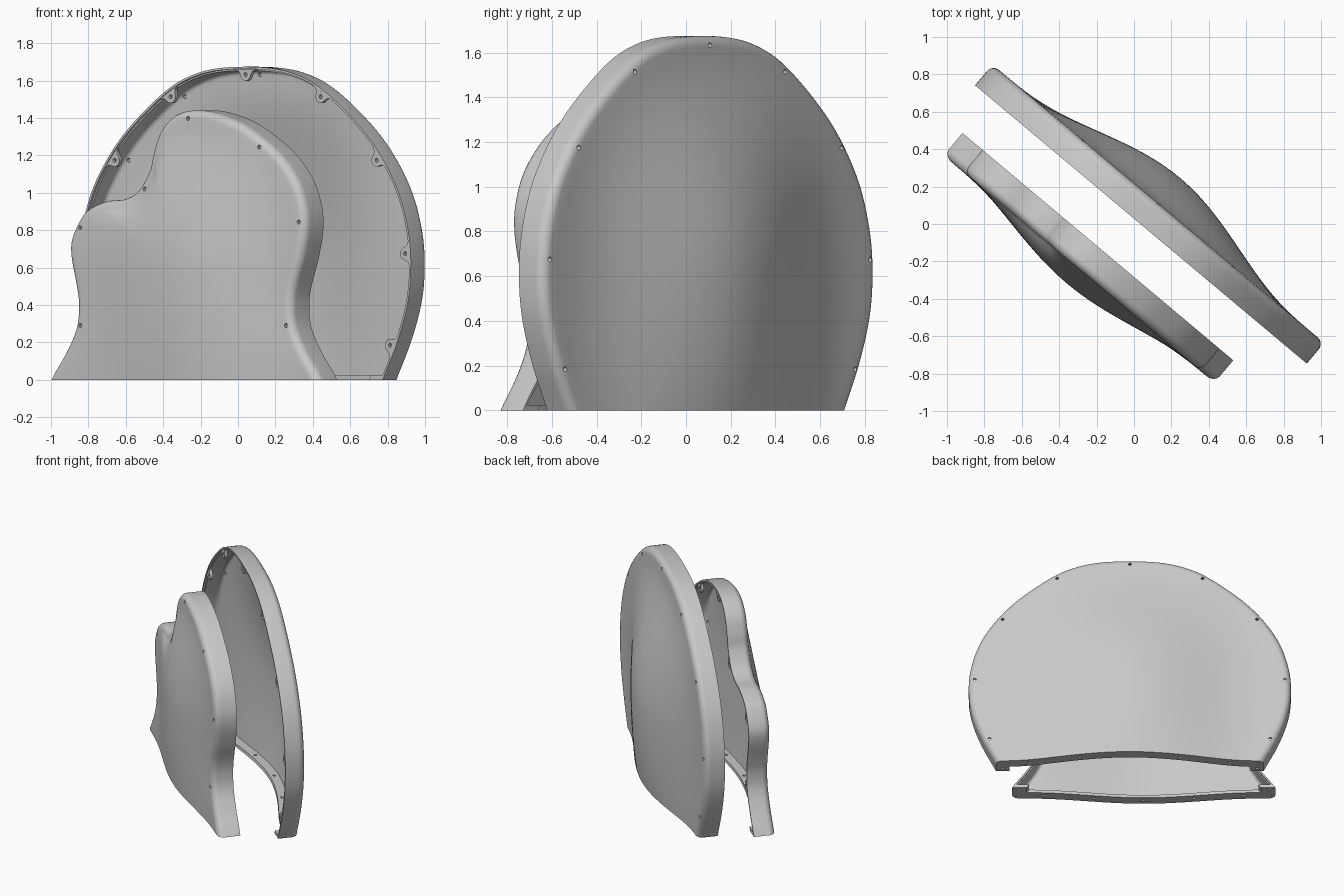
import bpy, bmesh, math
from mathutils import Vector

cube = bpy.data.objects.get("Cube")
if cube:
    bpy.data.objects.remove(cube)

mat = bpy.data.materials.new("light_grey_plastic")
mat.use_nodes = True
GREY = (0.58, 0.58, 0.58, 1)
mat.diffuse_color = GREY
mat.node_tree.nodes["Principled BSDF"].inputs["Base Color"].default_value = GREY

# Both covers share one plan direction: ALONG runs across them, OUT is their normal
YAW = math.radians(40)
ALONG = Vector((math.cos(YAW), -math.sin(YAW), 0))
OUT = Vector((math.sin(YAW), math.cos(YAW), 0))
FILLET = 0.046


def spline(points, steps=6):
    """Closed smooth curve through the points."""
    result, count = [], len(points)
    for i in range(count):
        a, b, c, d = (Vector(points[(i + k) % count]) for k in (-1, 0, 1, 2))
        for j in range(steps):
            t = j / steps
            result.append(0.5 * (2 * b + (c - a) * t + (2 * a - 5 * b + 4 * c - d) * t**2
                                 + (3 * b - a - 3 * c + d) * t**3))
    return result


def inward_normals(outline):
    normals = []
    for i in range(len(outline)):
        t = outline[(i + 1) % len(outline)] - outline[i - 1]
        normals.append(Vector((t.y, -t.x)).normalized())
    return normals


class Cover:
    def __init__(self, name, outline, center, base, side, depth, bulge, reach):
        self.name, self.outline, self.center = name, outline, Vector(center)
        self.normals = inward_normals(outline)
        self.base, self.side, self.depth = base, side, depth
        self.bulge, self.reach = bulge, reach
        self.top = max(p.y for p in outline)

    def place(self, p, h):
        return ALONG * p.x + Vector((0, 0, p.y)) + OUT * (self.base + self.side * h)

    def dome(self, p):
        """Height of the bulge: a bell across, fading upwards and a little downwards."""
        across = max(0, 1 - ((p.x - self.center.x) / self.reach) ** 2) ** 3
        rise = p.y - self.center.y
        if rise > 0:
            up = max(0, 1 - (rise / (self.top - self.center.y)) ** 2) ** 2
        else:
            up = 1 - 0.25 * (rise / self.center.y) ** 2
        return self.bulge * across * up

    def sheet(self, skin, radius, lip):
        """Rings from the open edge, round the fillet, to the domed middle."""
        top = self.depth - skin
        profile = list(lip)
        for k in range(7):
            a = k / 6 * math.pi / 2
            profile.append((skin + radius * (1 - math.cos(a)), top - radius * (1 - math.sin(a))))
        rings = [[self.place(p + n * off, h) for p, n in zip(self.outline, self.normals)]
                 for off, h in profile]
        edge = [p + n * profile[-1][0] for p, n in zip(self.outline, self.normals)]
        for k in range(23, 0, -1):
            s = k / 24
            inner = [self.center.lerp(p, s) for p in edge]
            rings.append([self.place(q, top + self.dome(q) * (1 - s**8)) for q in inner])
        return rings, self.place(self.center, top + self.dome(self.center))

    def shell(self, name, skin, wall, low, high, lip=0.0):
        """Hollow cover of the given wall, cut flat at the low and high levels."""
        bm = bmesh.new()
        outer, outer_mid = self.sheet(skin, FILLET, [(skin, 0)])
        inner_lip = [(wall - lip, 0), (wall - lip, lip * 2), (wall, lip * 2)] if lip else [(wall, 0)]
        inner, inner_mid = self.sheet(wall, max(FILLET - wall, 0.004), inner_lip)
        rings = [[bm.verts.new(p) for p in r] for r in inner[::-1] + outer]
        count = len(self.outline)
        for a, b in zip(rings, rings[1:]):
            for i in range(count):
                j = (i + 1) % count
                bm.faces.new((a[i], a[j], b[j], b[i]))
        for ring, mid in ((rings[0], inner_mid), (rings[-1], outer_mid)):
            m = bm.verts.new(mid)
            for i in range(count):
                bm.faces.new((ring[i], ring[(i + 1) % count], m))
        for level, direction in ((low, -1), (high, 1)):
            cut = bmesh.ops.bisect_plane(bm, geom=bm.verts[:] + bm.edges[:] + bm.faces[:],
                                         plane_co=(0, 0, level), plane_no=(0, 0, direction),
                                         clear_outer=True)
            edges = [e for e in cut["geom_cut"] if isinstance(e, bmesh.types.BMEdge)]
            if edges:
                bmesh.ops.edgeloop_fill(bm, edges=edges)
        return finish(bm, name)

    def screw_points(self, rough):
        """Snap rough screw positions to an even distance from the outline."""
        found = []
        for q in rough:
            i = min(range(len(self.outline)), key=lambda k: (self.outline[k] - Vector(q)).length)
            found.append((self.outline[i] + self.normals[i] * 0.042, self.normals[i]))
        return found

    def tabs(self, screws):
        """Flared mounting tabs at the open edge."""
        bm = bmesh.new()
        half = [(0.075, -0.028), (0.048, -0.018), (0.036, 0)]
        arc = [(0.034 * math.cos(a), 0.034 * math.sin(a))
               for a in (math.pi * k / 10 for k in range(1, 10))]
        shape = half + arc + [(-x, d) for x, d in reversed(half)]
        for p, n in screws:
            t = Vector((n.y, -n.x))
            verts = [bm.verts.new(self.place(p + t * x + n * d, 0.004)) for x, d in shape]
            face = bm.faces.new(verts)
            new = bmesh.ops.extrude_face_region(bm, geom=[face])["geom"]
            bmesh.ops.translate(bm, vec=OUT * self.side * 0.022,
                                verts=[v for v in new if isinstance(v, bmesh.types.BMVert)])
        return finish(bm, self.name + "_mounting_tabs")


def finish(bm, name):
    bmesh.ops.recalc_face_normals(bm, faces=bm.faces[:])
    mesh = bpy.data.meshes.new(name)
    bm.to_mesh(mesh)
    bm.free()
    mesh.materials.append(mat)
    obj = bpy.data.objects.new(name, mesh)
    bpy.context.collection.objects.link(obj)
    return obj


def drill(obj, spots, axis, radius):
    """Cut round holes through the object, then smooth it with crisp edges."""
    bm = bmesh.new()
    turn = axis.to_track_quat("Z", "Y").to_matrix().to_4x4()
    for spot in spots:
        m = turn.copy()
        m.translation = spot
        bmesh.ops.create_cone(bm, cap_ends=True, segments=14, radius1=radius,
                              radius2=radius, depth=0.5, matrix=m)
    cutter = finish(bm, "hole_cutter")
    cutter.hide_render = True
    mod = obj.modifiers.new("holes", "BOOLEAN")
    mod.operation, mod.object, mod.solver = "DIFFERENCE", cutter, "EXACT"
    bpy.context.view_layer.update()
    graph = bpy.context.evaluated_depsgraph_get()
    mesh = bpy.data.meshes.new_from_object(obj.evaluated_get(graph))
    obj.modifiers.clear()
    obj.data = mesh
    bpy.data.objects.remove(cutter)
    bpy.ops.object.select_all(action="DESELECT")
    obj.select_set(True)
    bpy.context.view_layer.objects.active = obj
    bpy.ops.object.shade_smooth_by_angle(angle=math.radians(32))


def build(cover, rough, half_width):
    screws = cover.screw_points(rough)
    spots = [cover.place(p, 0.1) for p, n in screws]
    drill(cover.shell(cover.name + "_shell", 0, 0.02, 0, 3, lip=0.008), spots, OUT, 0.011)
    drill(cover.tabs(screws), spots, OUT, 0.011)
    # Floor flange with a row of screw holes along the bottom
    floor = cover.shell(cover.name + "_floor_flange", 0.006, 0.085, 0.0005, 0.024)
    holes = []
    for k in range(-2, 3):
        p = Vector((cover.center.x + 0.36 * k, 0))
        holes.append(cover.place(p, cover.depth - 0.05 + cover.dome(p)))
    for k in (-1, 1):
        holes.append(cover.place(Vector((cover.center.x + k * (half_width - 0.045), 0)), 0.035))
    drill(floor, holes, Vector((0, 0, 1)), 0.011)


# Back cover: broad rounded dome, symmetric
MID = 0.03
bottom = [(0.45, -0.6), (0, -0.6), (-0.45, -0.6)]
half = [(0.83, -0.6), (0.87, -0.2), (0.962, 0), (1.062, 0.2), (1.133, 0.4),
        (1.157, 0.58), (1.143, 0.78), (1.073, 1.0), (0.947, 1.2), (0.785, 1.37),
        (0.545, 1.55), (0.35, 1.635), (0.14, 1.67)]
back_outline = spline([(MID - x, z) for x, z in half] + [(MID + x, z) for x, z in reversed(half)]
                      + [(MID + x, z) for x, z in bottom])
back = Cover("back_cover", back_outline, (MID, 0.6), 0.022, 1, 0.145, 0.18, 1.09)
side_screws = [(0.54, 1.55), (0.95, 1.19), (1.15, 0.69), (1.045, 0.16)]
build(back, [(MID + k * x, z) for k in (-1, 1) for x, z in side_screws] + [(MID, 1.66)], 0.96)

# Front cover: waisted sides, a low shoulder on one side and a tall crown
CEN = -0.07
flare = [(1.1, -0.6), (1.05, -0.2), (0.945, 0), (0.835, 0.15), (0.765, 0.28),
         (0.75, 0.4), (0.765, 0.5)]
shoulder = [(-0.872, 0.66), (-0.865, 0.76), (-0.8, 0.87), (-0.735, 0.92), (-0.63, 0.955),
            (-0.5, 0.967), (-0.4, 1.015), (-0.325, 1.12), (-0.295, 1.22), (-0.245, 1.33),
            (-0.155, 1.41), (-0.04, 1.44)]
crown = [(0.12, 1.43), (0.31, 1.375), (0.46, 1.295), (0.595, 1.2), (0.71, 1.07), (0.768, 0.93),
         (0.777, 0.8), (0.745, 0.65)]
front_outline = spline([(CEN - x, z) for x, z in flare] + shoulder + crown
                       + [(CEN + x, z) for x, z in reversed(flare)] + bottom)
front = Cover("front_cover", front_outline, (CEN, 0.6), -0.217, -1, 0.157, 0.1, 0.92)
build(front, [(-0.808, 0.815), (-0.358, 1.03), (-0.044, 1.405), (0.458, 1.25), (0.739, 0.84),
              (0.634, 0.3), (-0.808, 0.29)], 0.945)
